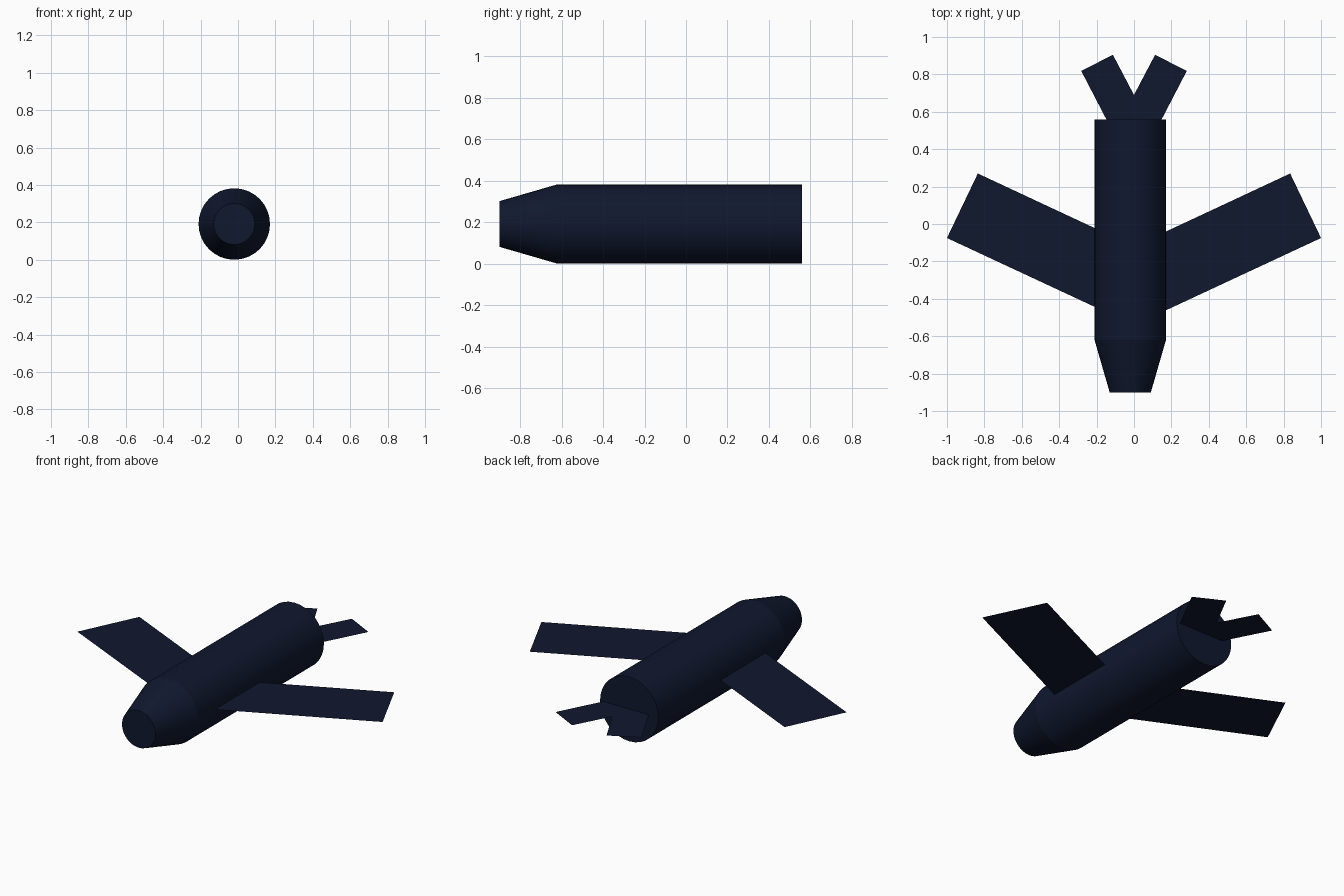
import bpy, bmesh, math

if "Cube" in bpy.data.objects:
    bpy.data.objects.remove(bpy.data.objects["Cube"])

navy = bpy.data.materials.new("navy")
navy.diffuse_color = (0.005, 0.009, 0.028, 1)
navy.use_nodes = True
navy.node_tree.nodes["Principled BSDF"].inputs["Base Color"].default_value = navy.diffuse_color

RADIUS, CENTRE_X, SIDES = 0.191, -0.02, 32


def add_object(name, bm):
    mesh = bpy.data.meshes.new(name)
    bm.to_mesh(mesh)
    bm.free()
    mesh.materials.append(navy)
    obj = bpy.data.objects.new(name, mesh)
    bpy.context.collection.objects.link(obj)
    return obj


def flat_pair(name, outline):
    """One thin half drawn in the xy plane, mirrored across x = 0."""
    bm = bmesh.new()
    bm.faces.new([bm.verts.new((x, y, RADIUS)) for x, y in outline])
    obj = add_object(name, bm)
    mirror = obj.modifiers.new("mirror", 'MIRROR')
    mirror.use_clip = True
    return obj


# Fuselage: tapered blunt nose and straight tube, capped at both ends
bm = bmesh.new()
rings = []
for y, r in [(-0.90, 0.11), (-0.62, RADIUS), (0.56, RADIUS)]:
    angles = [2 * math.pi * i / SIDES for i in range(SIDES)]
    rings.append([bm.verts.new((CENTRE_X + r * math.cos(a), y, RADIUS + r * math.sin(a)))
                  for a in angles])
for a, b in zip(rings, rings[1:]):
    for i in range(SIDES):
        j = (i + 1) % SIDES
        bm.faces.new((a[i], a[j], b[j], b[i]))
bm.faces.new(rings[0])
bm.faces.new(rings[-1])
bmesh.ops.recalc_face_normals(bm, faces=bm.faces)
fuselage = add_object("fuselage", bm)
bpy.context.view_layer.objects.active = fuselage
fuselage.select_set(True)
bpy.ops.object.shade_smooth_by_angle(angle=math.radians(14))

# Swept main wings, straight chord, meeting inside the fuselage
flat_pair("main_wings", [(0, -0.541), (1.0, -0.075), (0.835, 0.27), (0, -0.12)])

# Forked tail fins
flat_pair("tail_fins", [(0, 0.50), (0.117, 0.50), (0.282, 0.818), (0.113, 0.905), (0, 0.69)])
